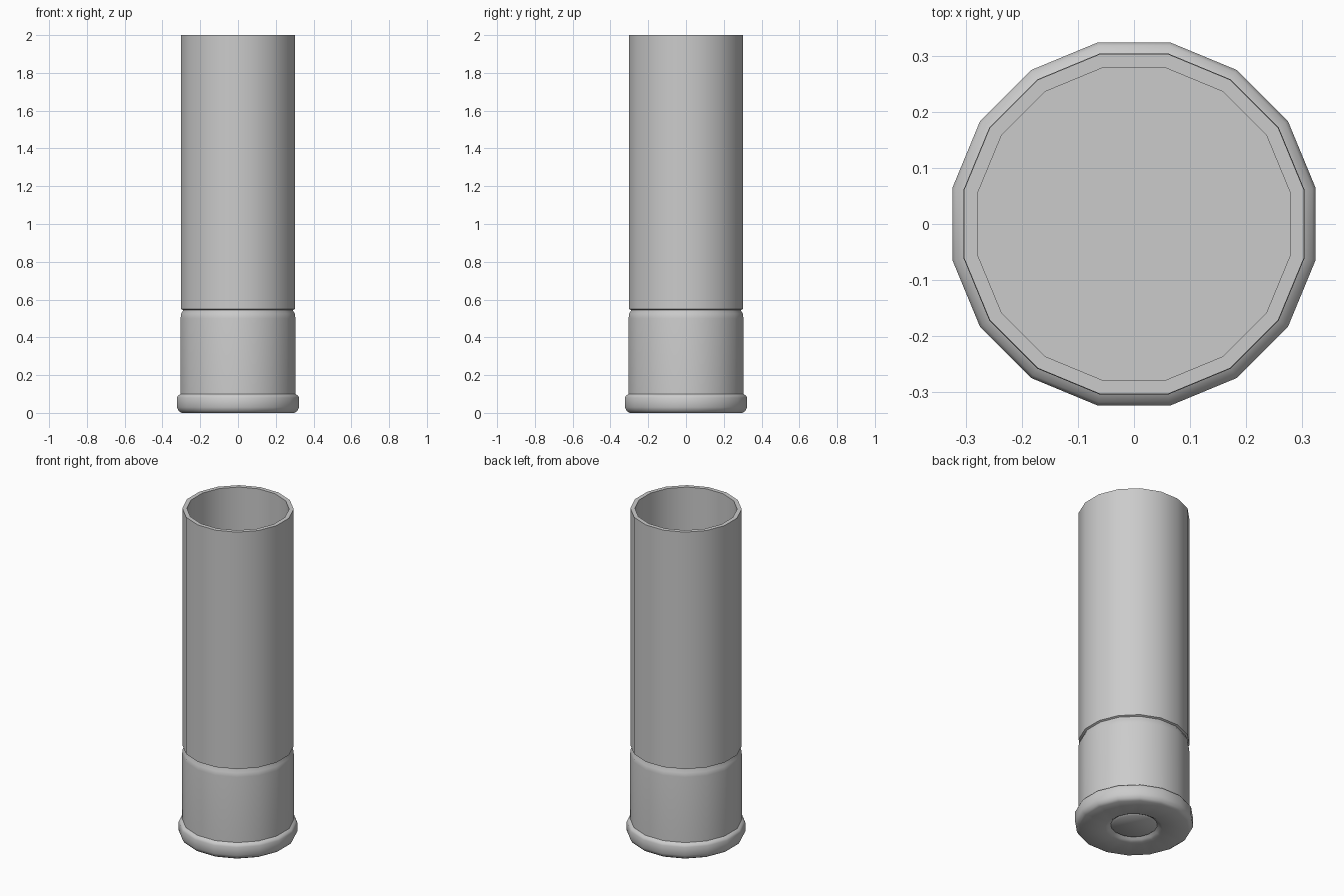
import bpy, bmesh, math

if "Cube" in bpy.data.objects:
    bpy.data.objects.remove(bpy.data.objects["Cube"])

SIDES = 16


def lathe(name, profile):
    """Spin an (r, z) profile into a 16-sided closed body, capping both ends."""
    bm = bmesh.new()
    rings = []
    for r, z in profile:
        ring = []
        for i in range(SIDES):
            a = math.tau * (i + 0.5) / SIDES
            ring.append(bm.verts.new((r * math.cos(a), r * math.sin(a), z)))
        rings.append(ring)
    for lower, upper in zip(rings, rings[1:]):
        for i in range(SIDES):
            j = (i + 1) % SIDES
            bm.faces.new((lower[i], lower[j], upper[j], upper[i]))
    bm.faces.new(rings[0][::-1])
    bm.faces.new(rings[-1])
    bmesh.ops.recalc_face_normals(bm, faces=bm.faces)
    mesh = bpy.data.meshes.new(name)
    bm.to_mesh(mesh)
    bm.free()
    obj = bpy.data.objects.new(name, mesh)
    bpy.context.collection.objects.link(obj)
    bpy.ops.object.select_all(action='DESELECT')
    obj.select_set(True)
    bpy.context.view_layer.objects.active = obj
    bpy.ops.object.shade_smooth_by_angle(angle=math.radians(50))
    return obj


lathe("cartridge_case", [
    # recessed primer and base
    (0.12, 0.012), (0.13, 0.02), (0.145, 0.008), (0.16, 0.0), (0.305, 0.0),
    # flanged rim
    (0.32, 0.01), (0.33, 0.03), (0.33, 0.08), (0.324, 0.092), (0.31, 0.10),
    # metal head and the crimp groove above it
    (0.31, 0.50), (0.307, 0.525), (0.298, 0.54), (0.298, 0.545), (0.309, 0.55),
    # tube, lip and hollow inside
    (0.309, 2.0), (0.284, 2.0), (0.284, 0.10),
])
